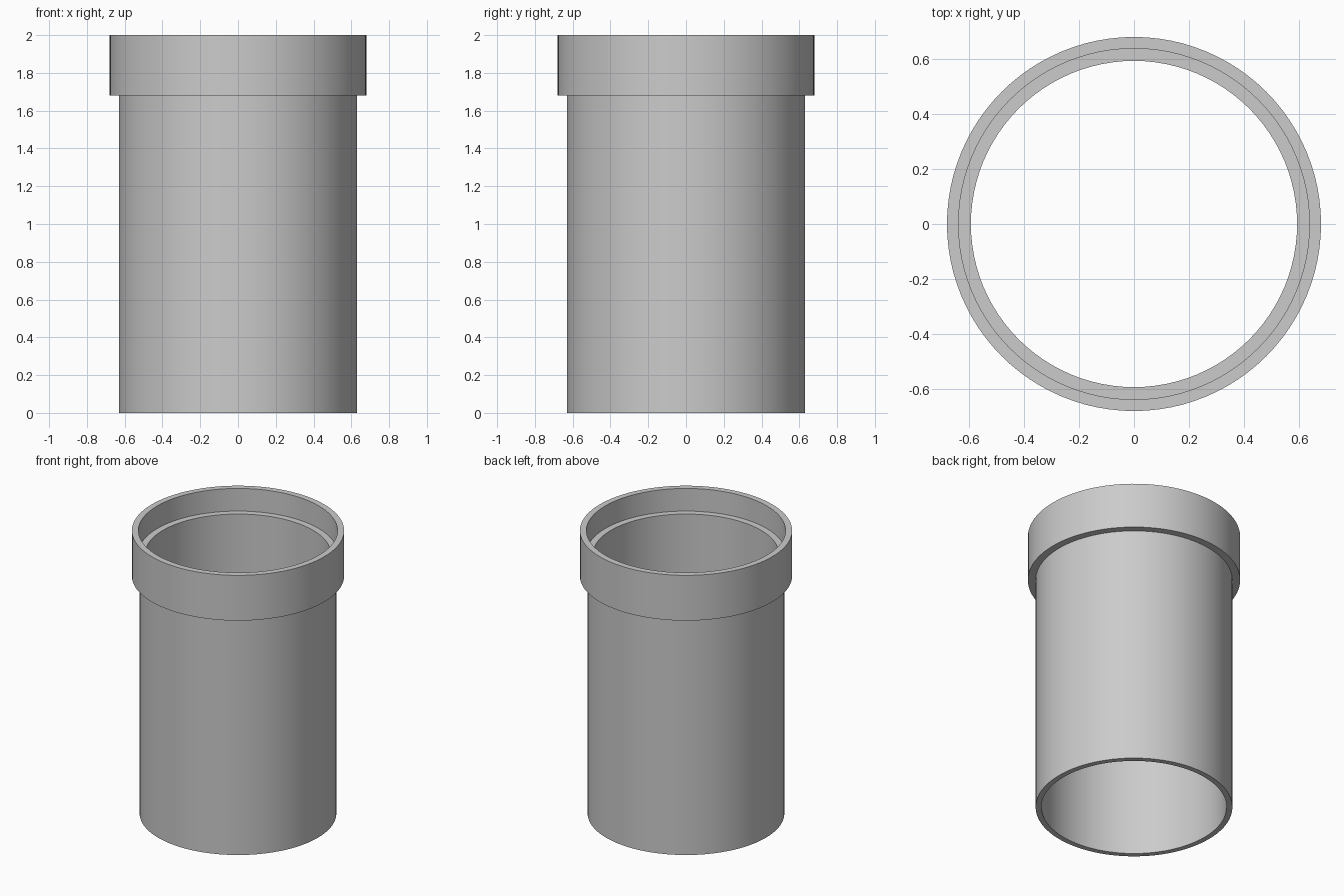
import bpy
import bmesh
import math

cube = bpy.data.objects.get("Cube")
if cube:
    bpy.data.objects.remove(cube, do_unlink=True)

SEGMENTS = 96

# Plain grey plastic
grey = bpy.data.materials.new("grey_plastic")
grey.use_nodes = True
color = (0.6, 0.6, 0.6, 1.0)
grey.diffuse_color = color
grey.node_tree.nodes["Principled BSDF"].inputs["Base Color"].default_value = color


def lathe(name, profile, material):
    """Revolve a closed (radius, height) profile around z."""
    bm = bmesh.new()
    verts = [bm.verts.new((r, 0, z)) for r, z in profile]
    edges = [bm.edges.new((a, b)) for a, b in zip(verts, verts[1:] + verts[:1])]
    bmesh.ops.spin(bm, geom=verts + edges, cent=(0, 0, 0), axis=(0, 0, 1),
                   angle=math.tau, steps=SEGMENTS)
    bmesh.ops.remove_doubles(bm, verts=bm.verts[:], dist=0.0001)
    bmesh.ops.recalc_face_normals(bm, faces=bm.faces[:])
    mesh = bpy.data.meshes.new(name)
    bm.to_mesh(mesh)
    bm.free()
    mesh.materials.append(material)
    obj = bpy.data.objects.new(name, mesh)
    bpy.context.collection.objects.link(obj)
    bpy.ops.object.select_all(action="DESELECT")
    obj.select_set(True)
    bpy.context.view_layer.objects.active = obj
    bpy.ops.object.shade_smooth_by_angle(angle=math.radians(30))
    return obj


# Pipe wall with a wider socket collar and an inner seating ledge
bore, wall, socket, collar = 0.593, 0.63, 0.638, 0.68
ledge_z, collar_z, top_z = 1.84, 1.68, 2.0
lathe("socket_pipe", [
    (bore, 0), (wall, 0),
    (wall, collar_z), (collar, collar_z),
    (collar, top_z), (socket, top_z),
    (socket, ledge_z), (bore, ledge_z),
], grey)
